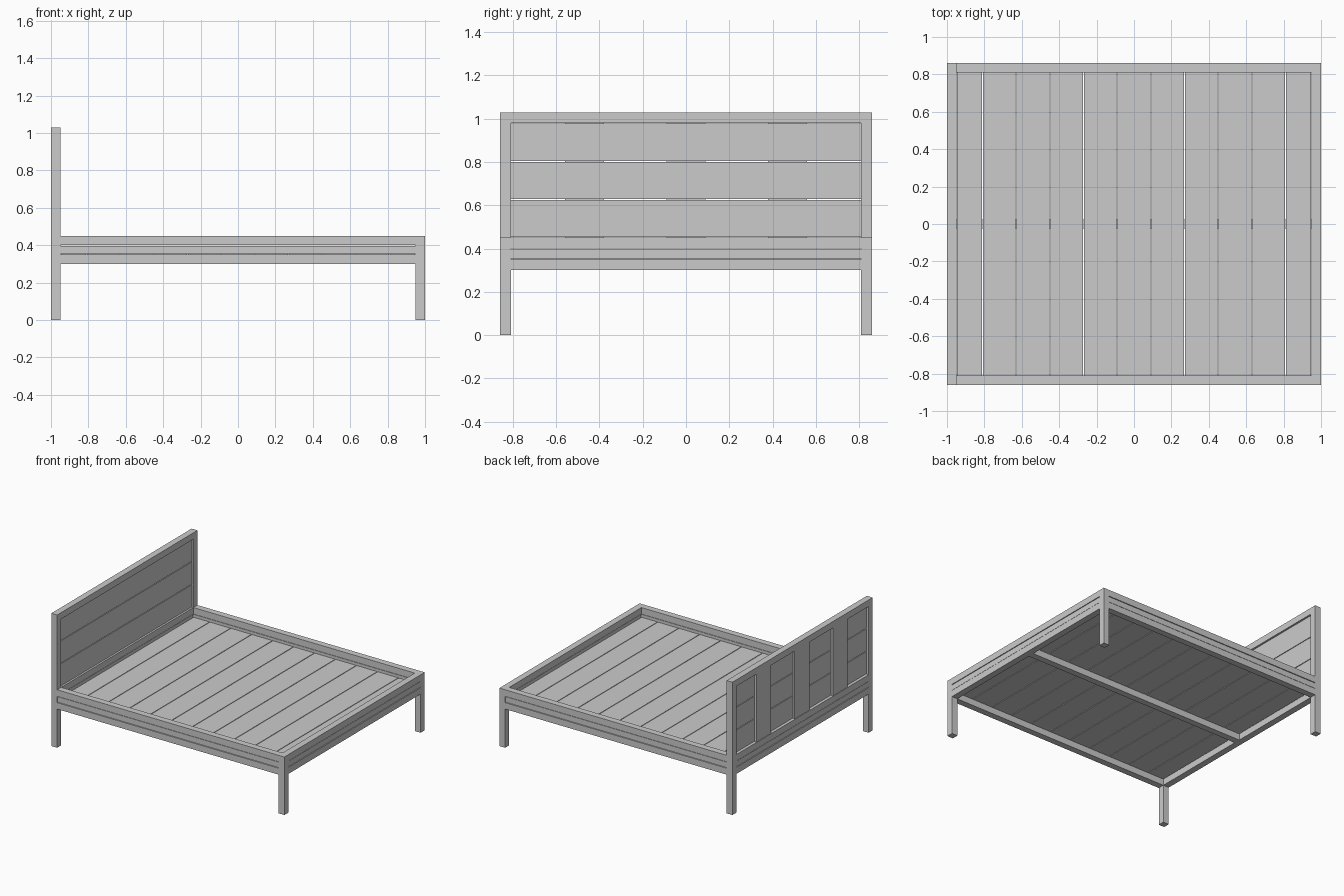
import bpy

cube = bpy.data.objects.get("Cube")
if cube:
    bpy.data.objects.remove(cube, do_unlink=True)

grey = bpy.data.materials.new("light_grey")
grey.use_nodes = True
colour = (0.6, 0.6, 0.6, 1)
grey.diffuse_color = colour
grey.node_tree.nodes["Principled BSDF"].inputs["Base Color"].default_value = colour


def box(name, x, y, z):
    """Box spanning the given (low, high) range on each axis."""
    spans = (x, y, z)
    bpy.ops.mesh.primitive_cube_add(size=1, location=[sum(s) / 2 for s in spans])
    ob = bpy.context.object
    ob.name = name
    ob.scale = [s[1] - s[0] for s in spans]
    bpy.ops.object.transform_apply(location=False, rotation=False, scale=True)
    ob.data.materials.append(grey)
    return ob


HX, HY, T = 1.0, 0.86, 0.05          # half length, half width, post thickness
IX, IY = HX - T, HY - T              # inside of the frame
HEAD, SIDE, LOW = 1.03, 0.45, 0.30   # headboard top, rail top, rail bottom
GAP = 0.005
BOARD = 0.18


def span(sign, inner, outer):
    return tuple(sorted((sign * inner, sign * outer)))


# Corner posts
for s in (-1, 1):
    side = "left" if s > 0 else "right"
    box("head_post_" + side, (-HX, -IX), span(s, IY, HY), (0, HEAD))
    box("foot_post_" + side, (IX, HX), span(s, IY, HY), (0, SIDE))

# Three stacked bars on each side of the frame, the middle one slimmer
for i, level in enumerate(("lower", "middle", "upper")):
    trim = GAP / 2 if level == "middle" else 0
    z = (LOW + i * T + trim * 1.5, LOW + (i + 1) * T - trim * 1.5)
    for s in (-1, 1):
        box(level + "_side_rail", (-IX, IX), span(s, IY + trim, HY - trim), z)
        box(level + "_end_rail", span(s, IX + trim, HX - trim), (-IY, IY), z)

# Lengthwise support under the deck
box("centre_beam", (-IX, IX), (-T / 2, T / 2), (LOW, LOW + T))

# Deck boards, with narrower ones at both ends
edges = [-IX] + [(i - 4.5) * BOARD for i in range(10)] + [IX]
for a, b in zip(edges, edges[1:]):
    box("deck_board", (a + GAP / 2, b - GAP / 2), (-IY, IY), (LOW + T, LOW + T + 0.025))

# Headboard: top rail, horizontal boards and vertical battens behind them
box("headboard_top_rail", (-HX, -IX), (-IY, IY), (HEAD - T, HEAD))
step = (HEAD - T - SIDE) / 3
for i in range(3):
    box("headboard_board", (-0.98, -0.962), (-IY, IY),
        (SIDE + i * step + GAP / 2, SIDE + (i + 1) * step - GAP / 2))
for y in (-0.47, 0, 0.47):
    box("headboard_batten", (-0.996, -0.98), (y - BOARD / 2, y + BOARD / 2), (SIDE, HEAD - T))
